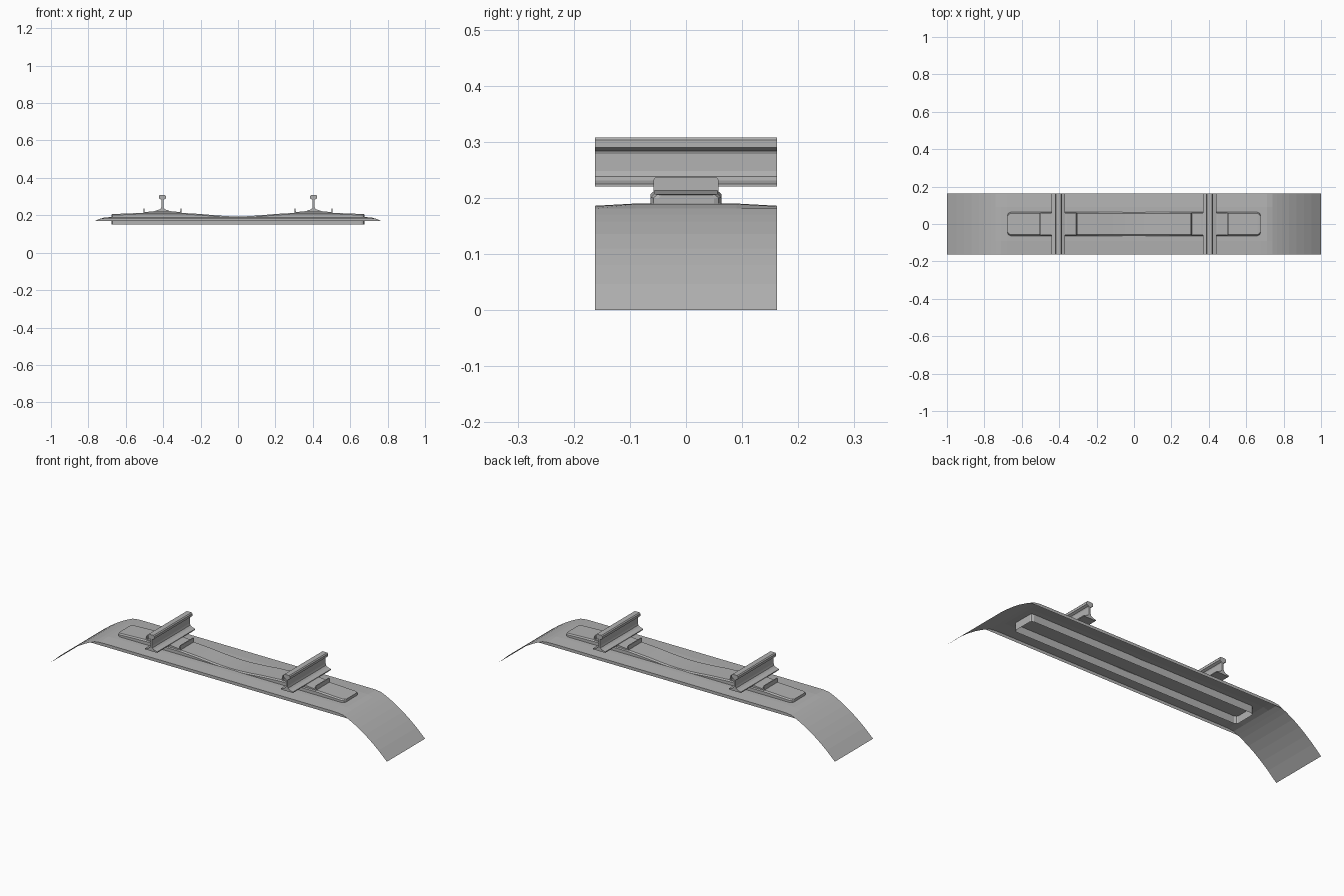
import bpy
import bmesh

old = bpy.data.objects.get("Cube")
if old:
    bpy.data.objects.remove(old, do_unlink=True)

grey = bpy.data.materials.new("plain grey")
grey.use_nodes = True
tone = (0.45, 0.45, 0.45, 1)
grey.diffuse_color = tone
grey.node_tree.nodes["Principled BSDF"].inputs["Base Color"].default_value = tone


def finish(name, bm):
    bmesh.ops.remove_doubles(bm, verts=bm.verts, dist=0.0001)
    bmesh.ops.recalc_face_normals(bm, faces=bm.faces)
    mesh = bpy.data.meshes.new(name)
    bm.to_mesh(mesh)
    bm.free()
    mesh.materials.append(grey)
    obj = bpy.data.objects.new(name, mesh)
    bpy.context.collection.objects.link(obj)
    return obj


def loft(name, sections, closed=False, caps=False):
    """Skin a row of equal point lists."""
    bm = bmesh.new()
    rows = [[bm.verts.new(p) for p in s] for s in sections]
    n = len(rows[0])
    for a, b in zip(rows, rows[1:]):
        for i in range(n if closed else n - 1):
            j = (i + 1) % n
            bm.faces.new((a[i], a[j], b[j], b[i]))
    if caps:
        bm.faces.new(rows[0][::-1])
        bm.faces.new(rows[-1])
    return finish(name, bm)


def mirrored(half):
    """Complete a right-hand profile with its left-hand reflection."""
    return half + [(-a, b) for a, b in reversed(half)]


# Ballast: open sheet with curved shoulders and a slight crown
half_width = 0.162
shoulder = [(1.0, 0.0), (0.95, 0.047), (0.91, 0.08), (0.87, 0.11),
            (0.83, 0.136), (0.79, 0.158), (0.765, 0.17), (0.74, 0.181),
            (0.71, 0.189), (0.68, 0.19)]
sections = []
for x, z in mirrored(shoulder):
    edge = z - 0.004 if abs(x) < 0.73 else z
    sections.append([(x, -half_width, edge), (x, -0.09, z),
                     (x, 0.09, z), (x, half_width, edge)])
loft("ballast_bed", sections)

# Thin side skirts hanging from the flat part of the ballast
skirt = [(0.765, 0.17), (0.74, 0.181), (0.71, 0.185), (0.68, 0.186)]
for side, label in ((-1, "front"), (1, "back")):
    y = side * half_width
    loft(label + "_ballast_skirt",
         [[(x, y, z), (x, y, 0.17)] for x, z in mirrored(skirt)])

# Sleeper: hollow trough, open below, dipped in the middle
stations = [(0.675, 0.05, 0.205), (0.671, 0.058, 0.206), (0.66, 0.063, 0.207),
            (0.51, 0.063, 0.213), (0.30, 0.063, 0.213), (0.20, 0.063, 0.207),
            (0.11, 0.063, 0.199), (0.05, 0.063, 0.195), (0.01, 0.063, 0.194)]
plan = stations + [(-x, w, z) for x, w, z in reversed(stations)]
sleeper = []
for x, w, top in plan:
    outline = mirrored([(w, 0.15), (w, top - 0.006), (w - 0.007, top)])
    sleeper.append([(x, y, z) for y, z in outline])
loft("sleeper", sleeper, caps=True)

# Rail profile, foot to head
rail_half = [(0.036, 0.22), (0.036, 0.225), (0.016, 0.231), (0.007, 0.238),
             (0.0045, 0.248), (0.0045, 0.278), (0.007, 0.284), (0.019, 0.29),
             (0.019, 0.303), (0.014, 0.308)]
# Base plate profile, with a thin upturned lip at each end
plate_half = [(0.102, 0.205), (0.102, 0.236), (0.097, 0.236),
              (0.095, 0.217), (0.045, 0.222)]

for sign, label in ((1, "left"), (-1, "right")):
    centre = sign * 0.404
    loft(label + "_rail",
         [[(centre + x, y, z) for x, z in mirrored(rail_half)]
          for y in (-half_width, half_width)], closed=True, caps=True)
    # The last narrow section rounds off the plate corners
    ends = [(-0.058, 0.004), (-0.055, 0), (0.055, 0), (0.058, 0.004)]
    loft(label + "_base_plate",
         [[(centre + x, y, z - drop if z > 0.23 else z)
           for x, z in mirrored(plate_half)] for y, drop in ends],
         closed=True, caps=True)
